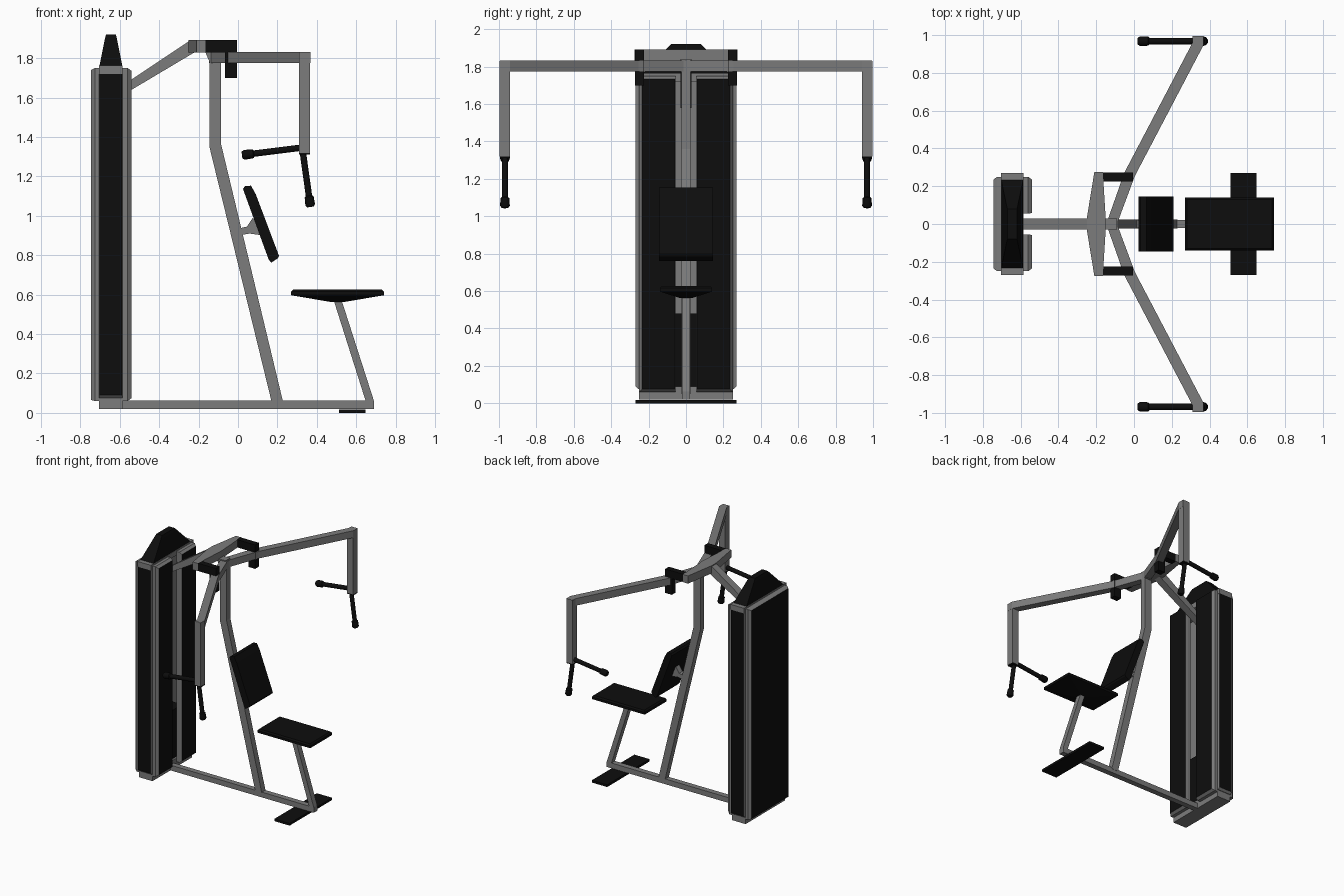
import bpy, bmesh, math
from mathutils import Vector

if "Cube" in bpy.data.objects:
    bpy.data.objects.remove(bpy.data.objects["Cube"])


def material(name, v):
    m = bpy.data.materials.new(name)
    m.diffuse_color = (v, v, v, 1)
    m.use_nodes = True
    m.node_tree.nodes["Principled BSDF"].inputs["Base Color"].default_value = m.diffuse_color
    return m


GREY = material("grey_steel", 0.2)
BLACK = material("black_trim", 0.004)


def finish(name, bm, mats):
    bmesh.ops.recalc_face_normals(bm, faces=bm.faces)
    me = bpy.data.meshes.new(name)
    bm.to_mesh(me)
    bm.free()
    for m in mats:
        me.materials.append(m)
    ob = bpy.data.objects.new(name, me)
    bpy.context.collection.objects.link(ob)
    return ob


def loft(name, rings, mat, face_dir=None):
    """Skin through rings of points; faces along face_dir become black."""
    bm = bmesh.new()
    rs = [[bm.verts.new(p) for p in r] for r in rings]
    n = len(rs[0])
    for a, b in zip(rs, rs[1:]):
        for i in range(n):
            bm.faces.new((a[i], a[(i + 1) % n], b[(i + 1) % n], b[i]))
    bm.faces.new(rs[0])
    bm.faces.new(rs[-1])
    bmesh.ops.recalc_face_normals(bm, faces=bm.faces)
    if face_dir:
        for f in bm.faces:
            f.material_index = int(f.normal.dot(Vector(face_dir)) > 0.9)
    return finish(name, bm, [mat, BLACK])


def side_prism(name, pts, y0, y1, mat):
    """(x, z) profile extruded along y."""
    return loft(name, [[(x, y, z) for x, z in pts] for y in (y0, y1)], mat)


def plan_prism(name, pts, z0, z1, mat):
    """(x, y) profile extruded along z."""
    return loft(name, [[(x, y, z) for x, y in pts] for z in (z0, z1)], mat)


def rect(a0, a1, b0, b1):
    return [(a0, b0), (a1, b0), (a1, b1), (a0, b1)]


def box(name, x0, x1, y0, y1, z0, z1, mat):
    return plan_prism(name, rect(x0, x1, y0, y1), z0, z1, mat)


def rod(name, a, b, stations, y, mat, sides=10):
    """Turned rod from a to b in the xz plane; stations are (fraction, radius)."""
    a, b = Vector((a[0], y, a[1])), Vector((b[0], y, b[1]))
    u = Vector((0, 1, 0))
    v = (b - a).normalized().cross(u)
    ang = [2 * math.pi * i / sides for i in range(sides)]
    rings = [[a.lerp(b, t) + r * (u * math.cos(k) + v * math.sin(k)) for k in ang]
             for t, r in stations]
    ob = loft(name, rings, mat)
    bpy.context.view_layer.objects.active = ob
    ob.select_set(True)
    bpy.ops.object.shade_smooth_by_angle(angle=math.radians(40))
    ob.select_set(False)


# weight tower: back shell, with black outer face and grey chamfers
def yz(x, y0, y1, z0, z1):
    return [(x, y, z) for y, z in rect(y0, y1, z0, z1)]


loft("tower_back_shell", [yz(-0.585 - 0.12, -0.25, 0.25, 0.06, 1.75),
                          yz(-0.725, -0.25, 0.25, 0.06, 1.75),
                          yz(-0.745, -0.235, 0.235, 0.065, 1.74)], GREY, (-1, 0, 0))
for s, side in ((-1, "right"), (1, "left")):
    # front panels, leaving the central slot open
    loft("tower_front_panel_" + side,
         [yz(-0.585, s * 0.055, s * 0.25, 0.06, 1.75),
          yz(-0.56, s * 0.055, s * 0.25, 0.06, 1.75),
          yz(-0.54, s * 0.058, s * 0.235, 0.075, 1.735)], GREY, (1, 0, 0))
    # side panels
    loft("tower_side_panel_" + side,
         [[(x, s * y, z) for x, z in rect(-0.705, -0.585, 0.075, 1.74)] for y in (0.23, 0.255)]
         + [[(x, s * 0.27, z) for x, z in rect(-0.702, -0.588, 0.09, 1.72)]],
         GREY, (0, s, 0))
box("tower_top_bar", -0.705, -0.585, -0.27, 0.27, 1.72, 1.762, GREY)
box("tower_bottom_bar", -0.705, -0.585, -0.25, 0.25, 0.02, 0.09, GREY)
box("weight_stack", -0.69, -0.6, -0.15, 0.15, 0.09, 0.48, BLACK)
loft("tower_cap", [[(x, y, z) for x, y in rect(-0.645 - a, -0.645 + a, -b, b)]
                   for a, b, z in ((0.058, 0.235, 1.76), (0.03, 0.10, 1.90), (0.025, 0.08, 1.92))],
     BLACK)

# main frame
box("base_beam", -0.705, 0.69, -0.022, 0.022, 0.02, 0.062, GREY)
side_prism("main_upright", [(-0.145, 1.83), (-0.085, 1.83), (-0.085, 1.36), (0.23, 0.05),
                            (0.172, 0.05), (-0.145, 1.35)], -0.024, 0.024, GREY)
side_prism("head_joint", [(-0.17, 1.84), (-0.09, 1.84), (-0.09, 1.77), (-0.14, 1.77)],
           -0.03, 0.03, GREY)
side_prism("rear_brace", [(-0.64, 1.58), (-0.22, 1.83), (-0.2, 1.89), (-0.25, 1.885), (-0.64, 1.625)],
           -0.03, 0.03, GREY)
plan_prism("head_crossbar", [(-0.25, -0.03), (-0.21, -0.275), (-0.165, -0.275), (-0.148, 0),
                             (-0.165, 0.275), (-0.21, 0.275), (-0.25, 0.03)], 1.83, 1.892, GREY)
side_prism("seat_post", [(0.483, 0.58), (0.523, 0.58), (0.69, 0.06), (0.69, 0.03), (0.648, 0.03),
                         (0.648, 0.06)], -0.022, 0.022, GREY)
box("foot_plate", 0.512, 0.648, -0.27, 0.27, 0.0, 0.018, BLACK)

# seat: flat top with softened rim and tapering underside
loft("seat", [[(x, y, z) for x, y in rect(0.505 - a, 0.505 + a, -b, b)]
              for a, b, z in ((0.03, 0.03, 0.562), (0.235, 0.14, 0.597),
                              (0.235, 0.14, 0.615), (0.225, 0.13, 0.626))], BLACK)

# back rest and its bracket
side_prism("back_rest", [(0.025, 1.137), (0.035, 1.15), (0.066, 1.153), (0.09, 1.11), (0.208, 0.797),
                         (0.203, 0.785), (0.168, 0.762), (0.155, 0.78)], -0.145, 0.145, BLACK)
side_prism("back_rest_bracket", [(0.0, 0.90), (0.0, 0.935), (0.045, 0.945), (0.075, 0.99),
                                 (0.13, 0.90), (0.06, 0.91)], -0.022, 0.022, GREY)

KNOBBED = [(0, 0.017), (0.8, 0.017), (0.82, 0.024), (0.96, 0.026), (1, 0.018)]
for s, side in ((-1, "right"), (1, "left")):
    # pivot blocks on the head
    side_prism("pivot_block_" + side, [(-0.17, 1.892), (-0.005, 1.892), (-0.005, 1.70), (-0.065, 1.70),
                                       (-0.065, 1.83), (-0.17, 1.83)], s * 0.225, s * 0.272, BLACK)
    # swing arm, bent in plan, with a vertical drop at the end
    plan_prism("swing_arm_" + side, [(x, s * y) for x, y in (
        (-0.147, 0), (-0.052, 0.27), (0.31, 0.96), (0.312, 0.995), (0.367, 0.995), (0.367, 0.945),
        (0.005, 0.255), (-0.09, 0))], 1.775, 1.832, GREY)
    box("arm_drop_" + side, 0.31, 0.366, s * 0.94, s * 0.996, 1.32, 1.83, GREY)
    # handles
    rod("rear_handle_" + side, (0.33, 1.347), (0.02, 1.308), KNOBBED, s * 0.968, BLACK)
    rod("down_handle_" + side, (0.328, 1.33), (0.368, 1.045), KNOBBED, s * 0.968, BLACK)
    box("handle_collar_" + side, 0.31, 0.366, s * 0.942, s * 0.994, 1.312, 1.322, BLACK)
